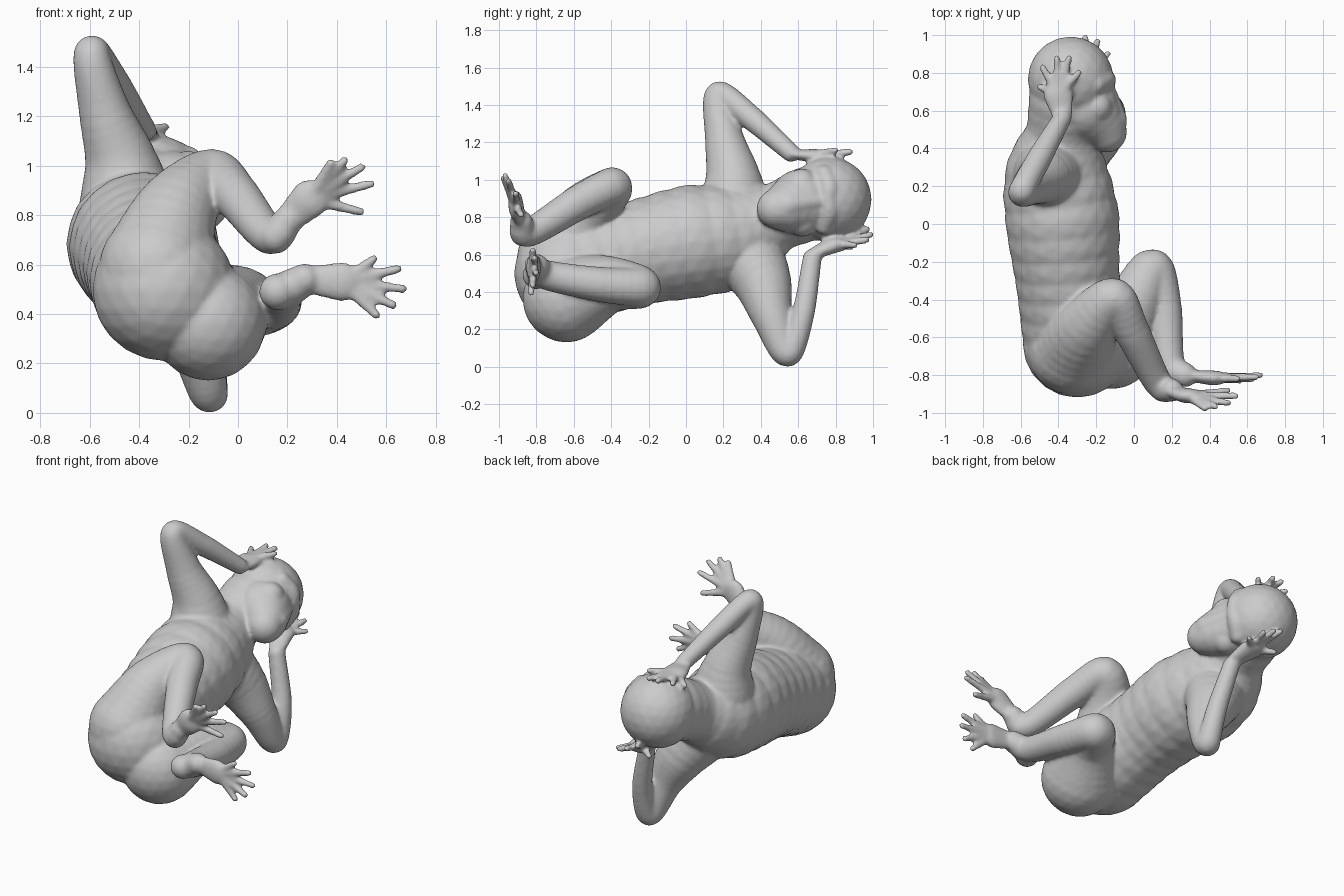
import bpy, bmesh
from mathutils import Vector

# Unit ball used as a brush for every fleshy part
ball = bmesh.new()
bmesh.ops.create_icosphere(ball, subdivisions=3, radius=1)
BALL_V = [v.co.copy() for v in ball.verts]
BALL_F = [[v.index for v in f.verts] for f in ball.faces]
ball.free()
verts, faces = [], []


def blob(x, y, z, r, scale=(1, 1, 1)):
    base = len(verts)
    verts.extend((x + v.x * r * scale[0], y + v.y * r * scale[1], z + v.z * r * scale[2]) for v in BALL_V)
    faces.extend([i + base for i in f] for f in BALL_F)


def chain(points, scale=(1, 1, 1), step=0.35):
    """Sweep the brush along a smooth path of (x, y, z, radius)."""
    p = [Vector(q) for q in points]
    p = [p[0] * 2 - p[1]] + p + [p[-1] * 2 - p[-2]]
    for a, b, c, d in zip(p, p[1:], p[2:], p[3:]):
        n = max(2, int((c - b).length / (step * min(b[3], c[3]))))
        for i in range(n + 1):
            t = i / n
            q = 0.5 * (2 * b + (c - a) * t + (2 * a - 5 * b + 4 * c - d) * t * t
                       + (3 * b - a - 3 * c + d) * t ** 3)
            blob(q[0], q[1], q[2], q[3], scale)


def hand(wrist, palm, tips, flat, r=0.021):
    """Flattened palm with five fingers fanning out to the tips."""
    w, c = Vector(wrist), Vector(palm)
    chain([(*w, 0.055), (*c, 0.08)], flat)
    for t in tips:
        t = Vector(t)
        t -= (t - c).normalized() * r * 0.6
        mid = c.lerp(t, 0.5)
        chain([(*c.lerp(t, 0.15), r * 1.35), (*mid, r * 1.1), (*t, r * 0.92)], step=0.5)


# Torso and neck
chain([(-0.30, -0.63, 0.50, 0.29), (-0.35, -0.30, 0.60, 0.28), (-0.38, 0.03, 0.67, 0.305),
       (-0.41, 0.25, 0.70, 0.275), (-0.39, 0.46, 0.79, 0.19), (-0.36, 0.65, 0.87, 0.20)])

# Head: skull, brow, cheeks, nose bridge, muzzle and jaw
blob(-0.335, 0.765, 0.895, 0.228)
chain([(-0.19, 0.74, 0.755, 0.05), (-0.15, 0.765, 0.83, 0.05), (-0.14, 0.76, 0.90, 0.045),
       (-0.15, 0.765, 0.96, 0.05), (-0.20, 0.74, 1.03, 0.05)])
for z in (0.78, 0.975):
    blob(-0.20, 0.62, z, 0.085)
    blob(-0.165, 0.69, 0.875 + (z - 0.875) * 0.85, 0.036)
chain([(-0.15, 0.75, 0.89, 0.035), (-0.11, 0.62, 0.875, 0.05), (-0.10, 0.55, 0.865, 0.065)])
chain([(-0.26, 0.62, 0.88, 0.18), (-0.18, 0.54, 0.855, 0.135), (-0.145, 0.485, 0.845, 0.108)])

# Raised arm
chain([(-0.45, 0.26, 0.86, 0.19), (-0.475, 0.25, 1.02, 0.145), (-0.54, 0.205, 1.22, 0.105),
       (-0.592, 0.175, 1.455, 0.072), (-0.50, 0.35, 1.33, 0.066), (-0.38, 0.56, 1.145, 0.05)])
hand((-0.38, 0.58, 1.135), (-0.40, 0.68, 1.13),
     [(-0.51, 0.73, 1.08), (-0.49, 0.84, 1.13), (-0.41, 0.89, 1.15),
      (-0.34, 0.89, 1.15), (-0.285, 0.81, 1.16)], (1, 1, 0.45))

# Lower arm
chain([(-0.34, 0.34, 0.58, 0.19), (-0.26, 0.41, 0.45, 0.155), (-0.17, 0.46, 0.27, 0.11),
       (-0.115, 0.545, 0.075, 0.075), (-0.12, 0.625, 0.28, 0.062), (-0.19, 0.675, 0.58, 0.052)])
hand((-0.20, 0.70, 0.61), (-0.24, 0.80, 0.655),
     [(-0.36, 0.89, 0.64), (-0.33, 0.98, 0.74), (-0.26, 1.0, 0.71),
      (-0.19, 0.98, 0.68), (-0.13, 0.91, 0.65)], (1, 1, 0.5))

# Upper leg
chain([(-0.33, -0.67, 0.58, 0.235), (-0.245, -0.54, 0.82, 0.165), (-0.105, -0.395, 0.96, 0.108),
       (-0.01, -0.57, 0.88, 0.095), (0.13, -0.845, 0.715, 0.075), (0.20, -0.88, 0.775, 0.062)])
hand((0.19, -0.88, 0.77), (0.29, -0.91, 0.865),
     [(0.38, -0.98, 1.02), (0.44, -0.97, 1.03), (0.51, -0.95, 1.0),
      (0.55, -0.91, 0.93), (0.51, -0.88, 0.81)], (1, 0.5, 1))

# Lower leg
chain([(-0.12, -0.64, 0.365, 0.235), (0.0, -0.42, 0.44, 0.155), (0.10, -0.245, 0.425, 0.112),
       (0.16, -0.45, 0.44, 0.095), (0.19, -0.74, 0.49, 0.08), (0.27, -0.80, 0.54, 0.065)])
blob(0.16, -0.80, 0.49, 0.075)
hand((0.27, -0.80, 0.54), (0.42, -0.815, 0.53),
     [(0.56, -0.82, 0.63), (0.66, -0.81, 0.585), (0.68, -0.80, 0.50),
      (0.64, -0.82, 0.43), (0.57, -0.83, 0.385)], (1, 0.5, 1))

# Fuse all parts into one smooth skin
mesh = bpy.data.meshes.new("monkey_body")
mesh.from_pydata(verts, [], faces)
body = bpy.data.objects.new("monkey_body", mesh)
bpy.context.collection.objects.link(body)
bpy.context.view_layer.objects.active = body
body.select_set(True)
fuse = body.modifiers.new("fuse", 'REMESH')
fuse.mode = 'VOXEL'
fuse.voxel_size = 0.011
fuse.use_smooth_shade = True
soft = body.modifiers.new("soften", 'SMOOTH')
soft.factor = 0.5
soft.iterations = 9
for m in ("fuse", "soften"):
    bpy.ops.object.modifier_apply(modifier=m)
bpy.ops.object.shade_smooth()
